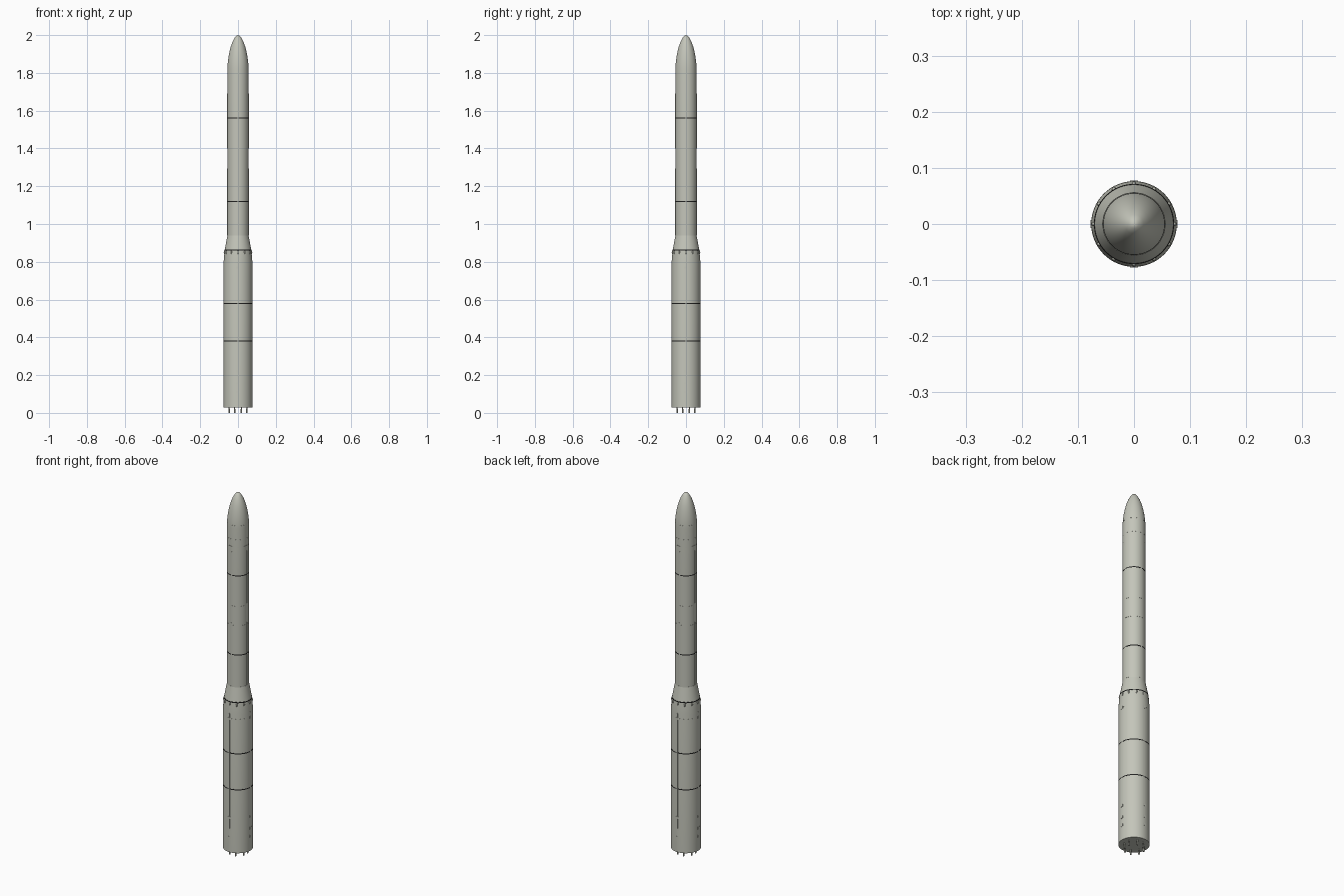
import bpy, bmesh
from math import pi, sin, cos
from mathutils import Matrix, Vector

cube = bpy.data.objects.get("Cube")
if cube:
    bpy.data.objects.remove(cube)


def material(name, rgb):
    m = bpy.data.materials.new(name)
    m.use_nodes = True
    m.diffuse_color = (*rgb, 1)
    m.node_tree.nodes["Principled BSDF"].inputs["Base Color"].default_value = (*rgb, 1)
    return m


HULL = material("warm grey paint", (0.55, 0.56, 0.49))
BLACK = material("black", (0.015, 0.015, 0.015))


def finish(name, bm, mat, angle=0.5):
    bmesh.ops.recalc_face_normals(bm, faces=bm.faces)
    mesh = bpy.data.meshes.new(name)
    bm.to_mesh(mesh)
    bm.free()
    obj = bpy.data.objects.new(name, mesh)
    bpy.context.collection.objects.link(obj)
    mesh.materials.append(mat)
    bpy.ops.object.select_all(action="DESELECT")
    obj.select_set(True)
    bpy.context.view_layer.objects.active = obj
    bpy.ops.object.shade_smooth_by_angle(angle=angle)
    return obj


def lathe(name, profile, mat, closed=False, steps=64):
    """Spin a (radius, height) profile around the z axis."""
    bm = bmesh.new()
    verts = [bm.verts.new((r, 0, z)) for r, z in profile]
    pairs = list(zip(verts, verts[1:]))
    if closed:
        pairs.append((verts[-1], verts[0]))
    edges = [bm.edges.new(p) for p in pairs]
    bmesh.ops.spin(bm, geom=verts + edges, cent=(0, 0, 0), axis=(0, 0, 1),
                   angle=2 * pi, steps=steps, use_duplicate=False)
    bmesh.ops.remove_doubles(bm, verts=bm.verts, dist=0.00005)
    return finish(name, bm, mat)


def strips(name, items, mat):
    """Thin plates as (radius, angle, bottom, top, depth, width) around the axis."""
    bm = bmesh.new()
    for r, a, z0, z1, depth, width in items:
        m = (Matrix.Rotation(a, 4, "Z") @ Matrix.Translation((r, 0, (z0 + z1) / 2))
             @ Matrix.Diagonal((depth, width, z1 - z0, 1)))
        bmesh.ops.create_cube(bm, size=1, matrix=m)
    return finish(name, bm, mat)


R1, R2, RA = 0.076, 0.056, 0.071
quarters = [i * pi / 2 for i in range(4)]

# Main stages, adapter cone and nose
lathe("lower_stage", [(0, 0.028), (R1, 0.028), (R1, 0.8), (RA, 0.86)], HULL)
lathe("adapter_cone", [(RA, 0.86), (R2, 0.94)], HULL)
lathe("upper_stage", [(R2, 0.94), (R2, 1.56)], HULL)
lathe("nose_fairing", [(R2, 1.56), (R2, 1.82), (0.0545, 1.85), (0.051, 1.88),
                       (0.0455, 1.91), (0.038, 1.94), (0.028, 1.967),
                       (0.017, 1.987), (0.008, 1.997), (0, 2)], HULL)


# Joint rings: bold at the main joints, fine at the panel seams
def ring(name, z, r, height, mat):
    h = height / 2
    lathe(name, [(r - 0.002, z - h), (r + 0.0004, z - h),
                 (r + 0.0004, z + h), (r - 0.002, z + h)], mat, closed=True)


for z, r in [(0.38, R1), (0.58, R1), (0.862, RA), (1.12, R2), (1.56, R2)]:
    ring("joint_ring", z, r, 0.005, BLACK)
for z, r in [(0.772, R1), (0.943, R2), (1.283, R2), (1.39, R2), (1.72, R2),
             (1.76, R2), (1.837, 0.0555)]:
    ring("seam_ring", z, r, 0.001, HULL)

# Cable ducts on all four sides
ducts = []
for a in quarters:
    ducts += [(R1, a, 0.15, 0.8, 0.002, 0.006),
              (R2, a, 0.94, 1.295, 0.002, 0.006),
              (R2, a, 1.4, 1.69, 0.002, 0.006)]
strips("cable_ducts", ducts, HULL)

# Small fittings along the ducts
strips("duct_fittings", [(R1, a, z - 0.006, z + 0.006, 0.003, 0.014)
                         for a in quarters for z in (0.11, 0.155, 0.22, 0.77)], HULL)

# Separation pods around the top of the lower stage
bm = bmesh.new()
for i in range(12):
    a = i * pi / 6
    bmesh.ops.create_uvsphere(
        bm, u_segments=12, v_segments=8, radius=1,
        matrix=Matrix.Translation((0.0715 * cos(a), 0.0715 * sin(a), 0.85))
        @ Matrix.Diagonal((0.004, 0.004, 0.01, 1)))
finish("separation_pods", bm, HULL, 1.0)

# Slim nozzle tubes below the base
bm = bmesh.new()
for a in quarters:
    for side in (-0.018, 0.018):
        p = Matrix.Rotation(a, 3, "Z") @ Vector((0.047, side, 0.018))
        bmesh.ops.create_cone(bm, cap_ends=True, segments=12, radius1=0.004,
                              radius2=0.003, depth=0.036, matrix=Matrix.Translation(p))
finish("nozzle_tubes", bm, HULL)
